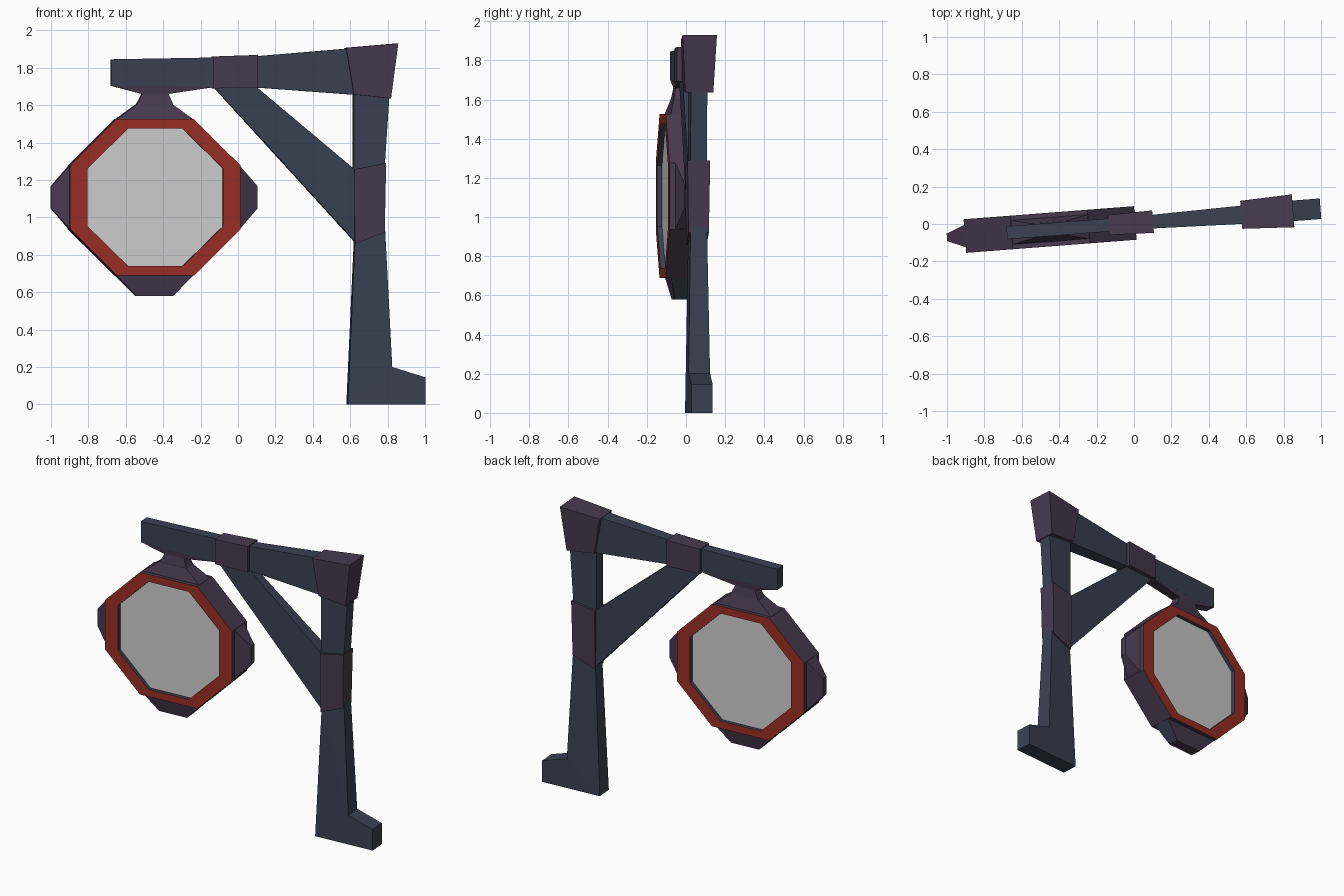
import bpy, bmesh, math
from mathutils import Matrix

if "Cube" in bpy.data.objects:
    bpy.data.objects.remove(bpy.data.objects["Cube"])

# The whole sign post is turned slightly about z
PLACE = Matrix.Translation((0, 0.005, 0)) @ Matrix.Rotation(math.radians(4.4), 4, 'Z')


def srgb(r, g, b):
    def lin(c):
        c /= 255
        return c / 12.92 if c <= 0.04045 else ((c + 0.055) / 1.055) ** 2.4
    return (lin(r), lin(g), lin(b), 1)


def material(name, col):
    m = bpy.data.materials.new(name)
    m.diffuse_color = col
    m.use_nodes = True
    m.node_tree.nodes["Principled BSDF"].inputs["Base Color"].default_value = m.diffuse_color
    return m


NAVY = material("slate_blue", srgb(57, 65, 82))
PURPLE = material("dusky_purple", srgb(72, 58, 79))
RED = material("rust_red", srgb(154, 46, 37))
GLASS = material("pale_glass", srgb(207, 207, 207))


def finish(name, bm, mats):
    bmesh.ops.recalc_face_normals(bm, faces=bm.faces[:])
    bm.transform(PLACE)
    me = bpy.data.meshes.new(name)
    bm.to_mesh(me)
    bm.free()
    for m in mats:
        me.materials.append(m)
    ob = bpy.data.objects.new(name, me)
    bpy.context.collection.objects.link(ob)
    return ob


def slab(name, pts, mat):
    """Side profile of (x, z, half thickness) points, given depth in y."""
    bm = bmesh.new()
    f = [bm.verts.new((x, -h, z)) for x, z, h in pts]
    b = [bm.verts.new((x, h, z)) for x, z, h in pts]
    n = len(pts)
    bm.faces.new(f)
    bm.faces.new(b[::-1])
    for i in range(n):
        j = (i + 1) % n
        bm.faces.new((f[i], b[i], b[j], f[j]))
    bmesh.ops.triangulate(bm, faces=[p for p in bm.faces if len(p.verts) > 4])
    return finish(name, bm, [mat])


# Post with its foot
slab("lower_post", [(0.625, 0.90, .042), (0.785, 0.95, .042), (0.823, 0.20, .055),
                    (1.0, 0.145, .055), (1.0, 0, .055), (0.585, 0, .055)], NAVY)
slab("upper_post", [(0.618, 1.67, .042), (0.81, 1.67, .042),
                    (0.783, 1.26, .042), (0.618, 1.23, .042)], NAVY)
slab("post_collar", [(0.62, 1.257, .058), (0.79, 1.29, .058),
                     (0.783, 0.92, .052), (0.623, 0.858, .052)], PURPLE)

# Arm, collars and diagonal brace
slab("inner_arm", [(0.08, 1.86, .036), (0.62, 1.905, .05),
                   (0.63, 1.655, .05), (0.08, 1.695, .036)], NAVY)
slab("outer_arm", [(-0.682, 1.845, .035), (-0.11, 1.855, .035),
                   (-0.11, 1.695, .035), (-0.682, 1.703, .035)], NAVY)
slab("arm_collar", [(-0.137, 1.86, .054), (0.102, 1.868, .06),
                    (0.102, 1.692, .06), (-0.137, 1.69, .054)], PURPLE)
slab("corner_block", [(0.575, 1.906, .075), (0.853, 1.93, .088),
                      (0.815, 1.635, .072), (0.617, 1.657, .068)], PURPLE)
slab("brace", [(-0.13, 1.695, .03), (0.10, 1.695, .03),
               (0.63, 1.25, .042), (0.63, 0.865, .042)], NAVY)

# Lantern hanger
CX, CZ = -0.45, 1.107
slab("hanger_plate", [(-0.682, 1.704, .035), (-0.515, 1.66, .03),
                      (-0.375, 1.66, .03), (-0.13, 1.696, .035)], PURPLE)
slab("hanger_neck", [(-0.515, 1.662, .03), (-0.375, 1.662, .03),
                     (-0.35, 1.603, .04), (-0.545, 1.603, .04)], PURPLE)


# Lantern body: octagonal rings joined from back to front
def octagon(W, H, w, h):
    return [(-w, H), (w, H), (W, h), (W, -h), (w, -H), (-w, -H), (-W, -h), (-W, h)]


outer = octagon(.457, .418, .207, .17)
inner = octagon(.363, .368, .145, .155)
rings = [(inner, .065), (inner, .09), (outer, .09),
         (outer, -.09), (inner, -.09), (inner, -.065)]
band_mats = [0, 1, 2, 1, 0]
bm = bmesh.new()
loops = [[bm.verts.new((CX + x, y, CZ + z)) for x, z in prof] for prof, y in rings]
for k, mi in enumerate(band_mats):
    a, b = loops[k], loops[k + 1]
    for i in range(8):
        j = (i + 1) % 8
        bm.faces.new((a[i], a[j], b[j], b[i])).material_index = mi
for cap in (loops[0], loops[-1]):
    bm.faces.new(cap).material_index = 3
finish("lantern_body", bm, [NAVY, RED, PURPLE, GLASS])

# Tapered caps on the four flat sides of the lantern
for side, s in (("left", -1), ("right", 1)):
    slab(side + "_cap", [(CX + s * .455, CZ + .17, .06), (CX + s * .553, CZ + .06, .02),
                         (CX + s * .553, CZ - .06, .02), (CX + s * .455, CZ - .17, .06)], PURPLE)
slab("top_cap", [(CX - .207, CZ + .416, .065), (CX - .097, CZ + .497, .04),
                 (CX + .097, CZ + .497, .04), (CX + .207, CZ + .416, .065)], PURPLE)
bottom = slab("bottom_cap", [(CX - .207, CZ - .416, .062), (CX - .1, CZ - .527, .036),
                             (CX + .1, CZ - .527, .036), (CX + .207, CZ - .416, .062)], PURPLE)
# Sloping ends of the bottom cap are blue
bottom.data.materials.append(NAVY)
for p in bottom.data.polygons:
    if abs(p.normal.x) > 0.5:
        p.material_index = 1
